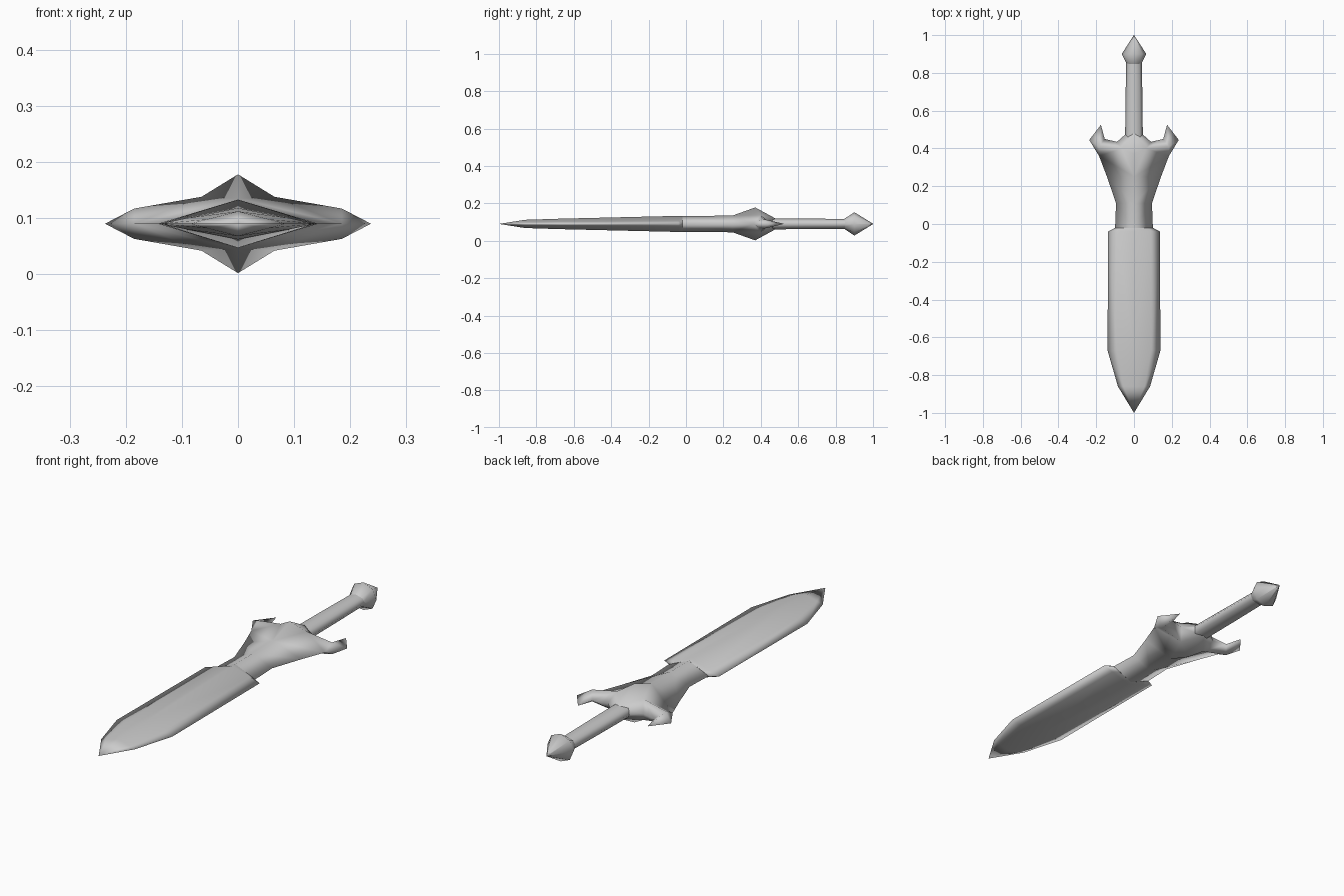
import bpy
from math import cos, sin, tau

cube = bpy.data.objects.get("Cube")
if cube:
    bpy.data.objects.remove(cube)

MID = 0.09  # height of the sword's centre plane

steel = bpy.data.materials.new("grey steel")
steel.use_nodes = True
grey = (0.6, 0.6, 0.6, 1)
steel.diffuse_color = grey
steel.node_tree.nodes["Principled BSDF"].inputs["Base Color"].default_value = grey


def make(name, verts, faces, mirrored=False):
    mesh = bpy.data.meshes.new(name)
    mesh.from_pydata(verts, [], faces)
    mesh.materials.append(steel)
    mesh.shade_smooth()
    obj = bpy.data.objects.new(name, mesh)
    obj.location.z = MID
    bpy.context.collection.objects.link(obj)
    if mirrored:
        mod = obj.modifiers.new("mirror", 'MIRROR')
        mod.use_axis = (True, False, True)
        mod.merge_threshold = 0.0005
    return obj


def turned(name, rings, sides=8):
    """Closed loft of oval rings (y, half width, half thickness)."""
    verts = [(w * cos(tau * i / sides), y, h * sin(tau * i / sides))
             for y, w, h in rings for i in range(sides)]
    faces = []
    for r in range(len(rings) - 1):
        for i in range(sides):
            a, b = r * sides + i, r * sides + (i + 1) % sides
            faces.append((a, a + sides, b + sides, b))
    return make(name, verts, faces)


# Blade: one quarter of a diamond section, mirrored across both planes
rows = [(-0.86, 0.085, 0.022), (-0.67, 0.14, 0.028),
        (-0.04, 0.137, 0.043), (-0.02, 0.1, 0.043)]
verts = [(0, -1, 0)]
faces = [(0, 2, 1), (0, 3, 2)]
for y, w, h in rows:
    verts += [(0, y, h), (w * 0.65, y, h * 0.36), (w, y, 0)]
for r in range(len(rows) - 1):
    for c in (1, 2):
        a = r * 3 + c
        faces.append((a, a + 1, a + 4, a + 3))
make("blade", verts, faces, True)

# Guard: blade neck flaring into two hooked horns, same quarter mirroring
points = {
    "neck_ridge": (0, -0.02, 0.043), "neck_edge": (0.1, -0.02, 0),
    "flare_ridge": (0, 0.11, 0.043), "flare_edge": (0.095, 0.11, 0),
    "low_ridge": (0, 0.25, 0.045), "low_edge": (0.143, 0.25, 0),
    "peak": (0, 0.37, 0.088), "shoulder": (0.065, 0.4, 0.048),
    "horn_ridge": (0.185, 0.41, 0.027), "horn_base": (0.185, 0.36, 0),
    "horn_outer": (0.237, 0.445, 0), "horn_tip": (0.175, 0.525, 0),
    "horn_inner": (0.155, 0.45, 0), "notch": (0.09, 0.435, 0),
    "socket_edge": (0.045, 0.475, 0), "socket_top": (0, 0.48, 0.028),
}
patches = [
    "neck_ridge neck_edge flare_edge flare_ridge",
    "flare_ridge flare_edge low_edge low_ridge",
    "low_ridge low_edge horn_base shoulder",
    "low_ridge shoulder peak",
    "shoulder horn_base horn_ridge",
    "horn_base horn_outer horn_ridge",
    "horn_outer horn_tip horn_ridge",
    "horn_tip horn_inner horn_ridge",
    "horn_inner notch shoulder horn_ridge",
    "notch socket_edge socket_top shoulder",
    "shoulder socket_top peak",
]
order = list(points)
make("guard", list(points.values()),
     [[order.index(n) for n in p.split()] for p in patches], True)

# Grip and pommel
turned("grip", [(0.44, 0.047, 0.029), (0.66, 0.045, 0.028), (0.86, 0.041, 0.027)])
turned("pommel", [(0.845, 0.038, 0.026), (0.9, 0.065, 0.0625), (1.0, 0.001, 0.001)])
